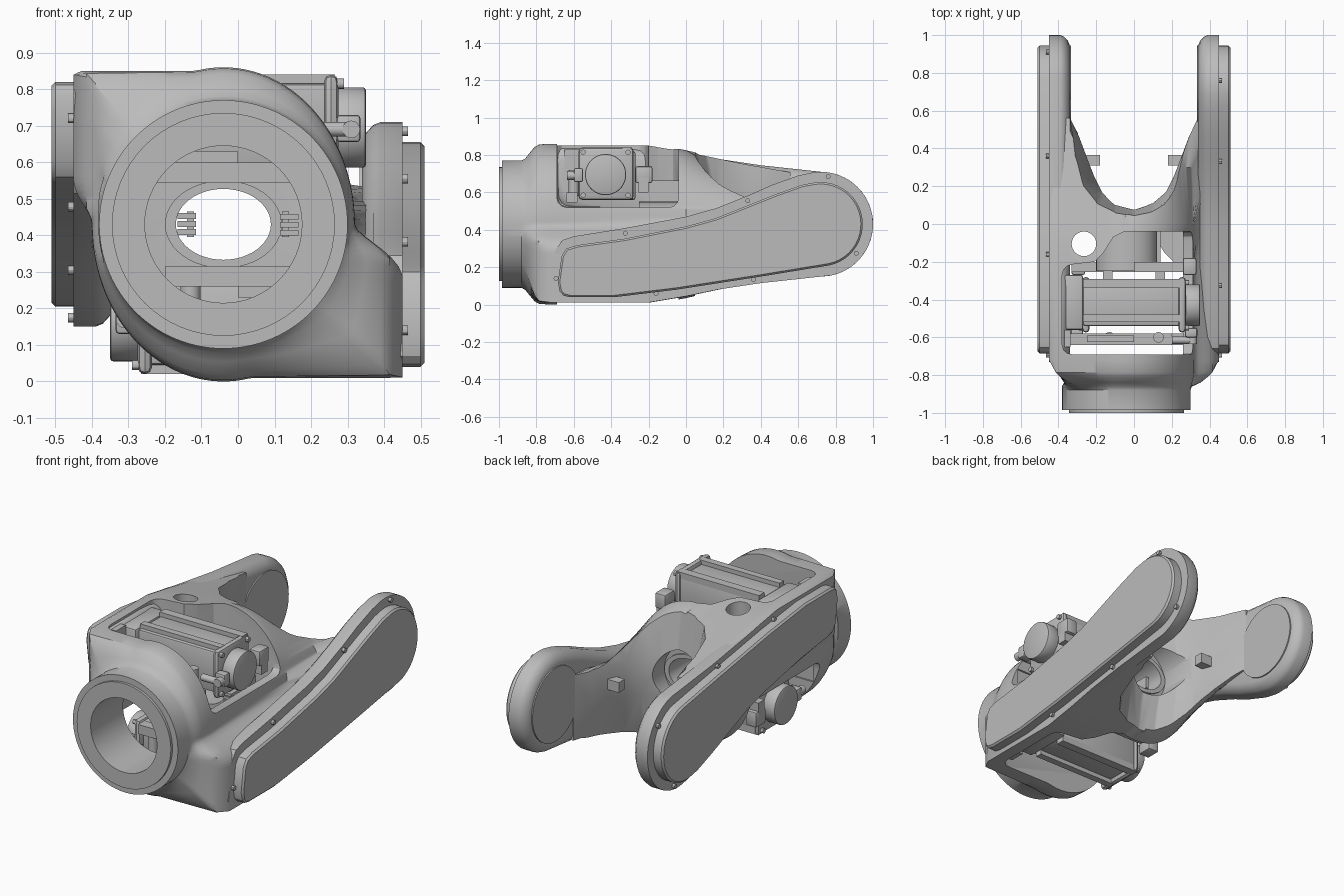
import bpy, bmesh, math
from mathutils import Matrix, Vector

if "Cube" in bpy.data.objects:
    bpy.data.objects.remove(bpy.data.objects["Cube"])

grey = bpy.data.materials.new("cast_grey")
grey.use_nodes = True
grey.diffuse_color = (0.5, 0.5, 0.5, 1)
grey.node_tree.nodes["Principled BSDF"].inputs["Base Color"].default_value = (0.5, 0.5, 0.5, 1)

MID = 0.43     # height of the main axis
CX = -0.04     # sideways centre of the ring
HALF_TURN = (Matrix.Translation((0, 0, MID)) @ Matrix.Rotation(math.pi, 4, 'Y')
             @ Matrix.Translation((0, 0, -MID)))


def loft(name, rings):
    """Skin a list of equal-length point rings and cap both ends."""
    bm = bmesh.new()
    rows = [[bm.verts.new(p) for p in r] for r in rings]
    n = len(rows[0])
    for a, b in zip(rows, rows[1:]):
        for i in range(n):
            bm.faces.new((a[i], a[(i + 1) % n], b[(i + 1) % n], b[i]))
    bm.faces.new(rows[0])
    bm.faces.new(rows[-1])
    bmesh.ops.recalc_face_normals(bm, faces=bm.faces)
    me = bpy.data.meshes.new(name)
    bm.to_mesh(me)
    bm.free()
    me.materials.append(grey)
    ob = bpy.data.objects.new(name, me)
    bpy.context.collection.objects.link(ob)
    return ob


def place(pts, axis, t):
    return [{'x': (t, u, v), 'y': (u, t, v), 'z': (u, v, t)}[axis] for u, v in pts]


def prism(name, pts, axis, a, b):
    return loft(name, [place(pts, axis, a), place(pts, axis, b)])


def oval(u, v, ru, rv, n=48):
    return [(u + ru * math.cos(2 * math.pi * i / n), v + rv * math.sin(2 * math.pi * i / n))
            for i in range(n)]


def cyl(name, axis, u, v, r, a, b, n=32):
    return prism(name, oval(u, v, r, r, n), axis, a, b)


def box(name, x0, x1, y0, y1, z0, z1):
    return prism(name, [(x0, y0), (x1, y0), (x1, y1), (x0, y1)], 'z', z0, z1)


def bake(ob):
    dg = bpy.context.evaluated_depsgraph_get()
    me = bpy.data.meshes.new_from_object(ob.evaluated_get(dg))
    ob.modifiers.clear()
    ob.data = me


def cut(ob, *tools):
    for t in tools:
        m = ob.modifiers.new("cut", 'BOOLEAN')
        m.operation, m.solver, m.object = 'DIFFERENCE', 'EXACT', t
        bake(ob)
        bpy.data.objects.remove(t)


def bevel(ob, w, seg=2):
    m = ob.modifiers.new("bevel", 'BEVEL')
    m.width, m.segments, m.limit_method, m.angle_limit = w, seg, 'ANGLE', math.radians(50)
    bake(ob)
    return ob


def twin(ob):
    """Copy a part half a turn about the main axis."""
    o = ob.copy()
    o.data = ob.data.copy()
    o.data.transform(HALF_TURN)
    o.name = ob.name.replace("left_", "right_") + "_twin"
    bpy.context.collection.objects.link(o)
    return o


def inset(pts, d):
    out = []
    for i, p in enumerate(pts):
        a, b, c = Vector(pts[i - 1]), Vector(p), Vector(pts[(i + 1) % len(pts)])
        n1 = Vector((a.y - b.y, b.x - a.x)).normalized()
        n2 = Vector((b.y - c.y, c.x - b.x)).normalized()
        n = (n1 + n2).normalized()
        out.append(tuple(b + n * d / max(0.5, n.dot(n1))))
    return out


# Housing: a round barrel flowing into two opposite shoulders, lofted along the main axis
def section(y, mix, sz=1.0, lim=0.45, rz=0.43, lift=0.0, n=160):
    pts = []
    for i in range(n):
        a = 2 * math.pi * i / n
        c, s = math.cos(a), math.sin(a)
        r = 1 / math.hypot(c / 0.36, s / rz)
        w = max(0, min(1, ((-s if c > 0 else s) + lift) / 0.28))
        shoulder = min((0.41 if c < 0 else 0.49) / max(abs(c), 1e-6), 0.42 / max(abs(s), 1e-6))
        r += max(0, shoulder - r) * w * w * (3 - 2 * w) * (abs(c) > 0.02)
        r = 0.34 + (r - 0.34) * mix
        x = max(-lim, min(lim, CX + r * c))
        pts.append((x, y, MID + r * s * sz))
    return pts


def saddle_cutter():
    """U between the arms, narrowest at mid height so a ridge stays on each side."""
    wide = [(0, .04), (.1, .055), (.2, .1), (.28, .19), (.32, .32), (.338, .45), (.338, .6), (.338, 1.2)]
    slim = [(0, .085), (.1, .11), (.17, .17), (.21, .25), (.245, .34), (.29, .46), (.338, .56), (.338, 1.2)]
    full = [[(-x, y) for x, y in reversed(h)] + h[1:] for h in (wide, slim)]
    return loft("saddle_cutter", [place(full[k], 'z', MID + z) for k, z in
                                  ((0, -.8), (0, -.4), (1, -.1), (1, .1), (0, .4), (0, .8))])


housing = loft("housing", [
    section(-0.985, 0), section(-0.88, 0), section(-0.86, 0.12), section(-0.84, 0.4, lim=0.37),
    section(-0.81, 0.8, lim=0.39), section(-0.785, 0.96, lim=0.415), section(-0.72, 1),
    section(-0.2, 1), section(0, 1, 0.92, lift=0.1),
    section(0.3, 1, 0.77, rz=0.32, lift=0.3), section(0.56, 1, 0.66, rz=0.26, lift=0.5)])

pocket = [(-.38, -.69), (.6, -.69), (.6, -.04), (-.05, -.04), (-.11, -.07),
          (-.16, -.15), (-.21, -.2), (-.38, -.22)]
top_pocket = bevel(prism("pocket_cutter", pocket, 'z', 0.52, 1.2), 0.05, 3)
cut(housing,
    saddle_cutter(), twin(top_pocket), top_pocket,
    cyl("hole_cutter", 'z', -.265, -.105, .065, .5, 1.2),
    box("cavity_cutter", -.34, .26, -.7, -.04, .2, .66),
    cyl("front_bore_cutter", 'y', CX, MID, .215, -1.2, -.6, 64),
    cyl("back_recess_cutter", 'y', CX, MID, .165, .02, .4, 64),
    prism("tube_hole_cutter", oval(CX, MID, .14, .105), 'y', -.2, .3))

# Front ring face and hollow centre tube
ring = cyl("front_ring", 'y', CX, MID, .305, -1.0, -.98, 64)
cut(ring, cyl("ring_cutter", 'y', CX, MID, .215, -1.1, -.9, 64))
tube = prism("centre_tube", oval(CX, MID, .16, .12), 'y', -.25, .03)
cut(tube, prism("tube_cutter", oval(CX, MID, .13, .097), 'y', -.4, .2))

# Fork arms: outline, rounded inner edge, cover plate and bearing disc
def arm_tip(r):
    return [(.72 + r * math.cos(math.radians(a)), MID + r * math.sin(math.radians(a)))
            for a in range(-78, 99, 8)]


arm = [(-.68, .02), (-.35, .02), (0, .055), (.4, .115)] + arm_tip(.28) + [
    (.6, .69), (.46, .64), (.33, .582), (.16, .515), (0, .47), (-.33, .408), (-.6, .365),
    (-.66, .345), (-.7, .29), (-.73, .07)]
cover = [(-.62, .04), (-.38, .04), (-.05, .08), (.4, .15)] + arm_tip(.225) + [
    (.62, .64), (.48, .59), (.33, .53), (.16, .462), (0, .418), (-.33, .352), (-.58, .318),
    (-.64, .3), (-.665, .26), (-.685, .12), (-.675, .07), (-.655, .048)]
parts = []
parts.append(loft("left_arm", [place(inset(arm, d), 'x', x) for x, d in
                               ((.34, .055), (.35, .03), (.37, .008), (.39, 0), (.45, 0))]))
parts.append(loft("left_cover", [place(inset(cover, d), 'x', x) for x, d in
                                 ((.44, 0), (.5, 0), (.51, .01))]))
parts.append(cyl("left_bearing_disc", 'x', .73, MID, .215, .333, .4, 64))
for u, v in ((-.695, .14), (-.325, .382), (.33, .555), (.76, .685), (.91, .275), (.36, .135), (-.16, .06)):
    parts.append(cyl("left_cover_bolt", 'x', u, v, .013, .44, .466, 12))
parts.append(cyl("left_shoulder_boss", 'y', .34, .175, .034, -.8, -.7, 24))
parts.append(box("left_saddle_block", .18, .27, .31, .365, .4, .46))

# Motor lying across the upper pocket
parts.append(bevel(box("motor_body", -.27, .265, -.54, -.29, .575, .815), .012))
parts.append(box("motor_rib_front", -.27, .25, -.52, -.48, .8, .84))
parts.append(box("motor_rib_back", -.27, .265, -.34, -.29, .8, .84))
parts.append(bevel(box("motor_mount", -.375, -.27, -.56, -.27, .56, .82), .012))
parts.append(bevel(box("motor_flange", .235, .275, -.575, -.28, .56, .84), .02))
parts.append(bevel(cyl("motor_cap", 'x', -.43, .695, .11, .27, .35, 48), .008))
for dy in (-1, 1):
    for dz in (-1, 1):
        parts.append(cyl("motor_bolt", 'x', -.43 + dy * .12, .7 + dz * .115, .014, .27, .29, 12))
parts.append(box("front_rail", -.37, .2, -.64, -.58, .545, .6))
parts.append(box("front_rail_strip", -.25, .0, -.625, -.59, .6, .63))
parts.append(box("rail_end", -.38, -.335, -.65, -.56, .58, .83))
parts.append(box("back_bracket", 0, .33, -.255, -.2, .6, .68))
parts.append(bevel(box("back_connector", .26, .33, -.27, -.18, .65, .74), .01))
parts.append(bevel(box("front_connector", .27, .335, -.6, -.55, .655, .73), .01))
parts.append(cyl("plug_pipe", 'x', -.615, .69, .02, .2, .31, 16))
parts.append(cyl("plug_elbow", 'y', .31, .69, .024, -.635, -.56, 16))
parts.append(cyl("plug_socket", 'z', .13, -.6, .028, .58, .72, 16))

# Side lugs holding the tube
for k in (-1, 0, 1):
    parts.append(box("tube_lug", .115, .165, -.3, -.2, MID - .009 + k * .022, MID + .007 + k * .022))
parts.append(box("lug_post", .12, .14, -.28, -.04, MID - .035, MID + .035))

for p in parts:
    twin(p)

bpy.ops.object.select_all(action='DESELECT')
for ob in bpy.context.scene.objects:
    if ob.type == 'MESH':
        ob.select_set(True)
        bpy.context.view_layer.objects.active = ob
bpy.ops.object.shade_smooth_by_angle(angle=math.radians(30))
